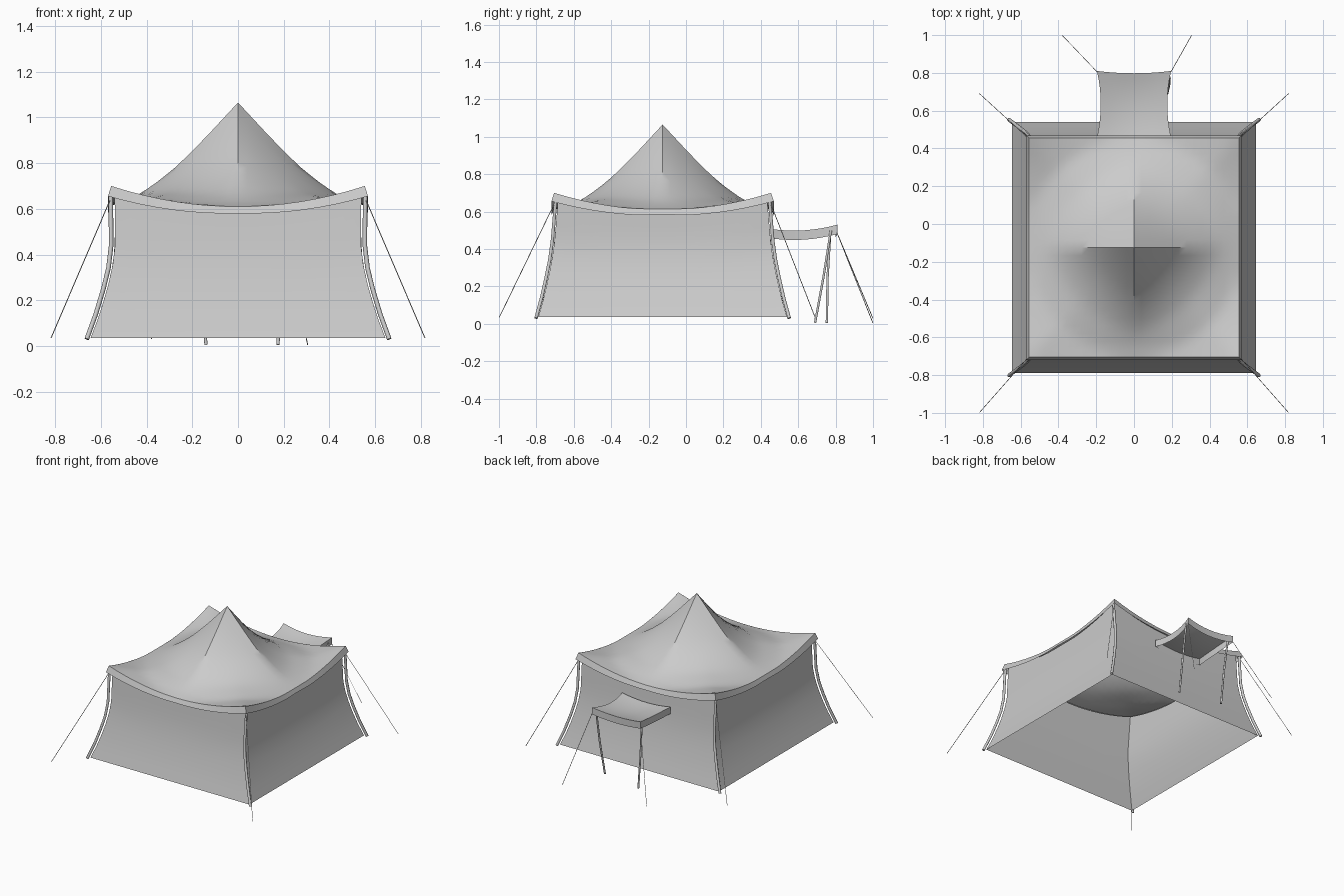
import bpy, bmesh, math
from mathutils import Vector

if "Cube" in bpy.data.objects:
    bpy.data.objects.remove(bpy.data.objects["Cube"], do_unlink=True)

CY = -0.125            # tent centre along y
HX, HY = 0.555, 0.58   # half size of the roof rim


def make_material(name, value):
    mat = bpy.data.materials.new(name)
    mat.use_nodes = True
    colour = (value, value, value, 1)
    mat.diffuse_color = colour
    mat.node_tree.nodes["Principled BSDF"].inputs["Base Color"].default_value = colour
    return mat


CANVAS = make_material("grey canvas", 0.6)


def finish(name, bm, angle=35):
    bmesh.ops.remove_doubles(bm, verts=bm.verts, dist=0.0005)
    mesh = bpy.data.meshes.new(name)
    bm.to_mesh(mesh)
    bm.free()
    mesh.materials.append(CANVAS)
    obj = bpy.data.objects.new(name, mesh)
    bpy.context.collection.objects.link(obj)
    bpy.ops.object.select_all(action='DESELECT')
    obj.select_set(True)
    bpy.context.view_layer.objects.active = obj
    bpy.ops.object.shade_smooth_by_angle(angle=math.radians(angle))
    return obj


def sheet(bm, func, nu, nv):
    """Grid of quads from func(u, v) with u and v in 0..1."""
    rows = [[bm.verts.new(func(i / nu, j / nv)) for i in range(nu + 1)]
            for j in range(nv + 1)]
    for a, b in zip(rows, rows[1:]):
        for i in range(nu):
            bm.faces.new((a[i], a[i + 1], b[i + 1], b[i]))


def interp(points, x):
    for (x0, y0), (x1, y1) in zip(points, points[1:]):
        if x <= x1:
            t = max(0, (x - x0) / (x1 - x0))
            return y0 + (y1 - y0) * t
    return points[-1][1]


def rod(name, points, radius, sides=6):
    """Round bar swept along a few points."""
    bm = bmesh.new()
    pts = [Vector(p) for p in points]
    rings = []
    for i, p in enumerate(pts):
        d = (pts[min(i + 1, len(pts) - 1)] - pts[max(i - 1, 0)]).normalized()
        a = d.cross(Vector((0, 1, 0))).normalized()
        b = d.cross(a)
        rings.append([bm.verts.new(p + radius * (a * math.cos(k * math.tau / sides)
                      + b * math.sin(k * math.tau / sides))) for k in range(sides)])
    for r, s in zip(rings, rings[1:]):
        for k in range(sides):
            m = (k + 1) % sides
            bm.faces.new((r[k], r[m], s[m], s[k]))
    bm.faces.new(rings[0])
    bm.faces.new(rings[-1])
    bmesh.ops.recalc_face_normals(bm, faces=bm.faces)
    finish(name, bm, 70)


def square(side, t):
    """Point on the unit square, counter-clockwise, t in -1..1."""
    return [(t, -1), (1, t), (-t, 1), (-1, -t)][side]


# Roof: peaked canvas, four ridges at the top, lifted corners
SLOPE = [(0, 1.065), (0.13, 0.925), (0.2, 0.853), (0.27, 0.785), (0.35, 0.72),
         (0.43, 0.665), (0.5, 0.632), (0.57, 0.61)]


def roof_z(u, v):
    x, y = abs(u) * HX, abs(v) * HY
    r = math.hypot(x, y)
    k = min(1, r / 0.5)
    big, small = max(abs(u), abs(v)), min(abs(u), abs(v))
    return interp(SLOPE, (1 - k) * (x + y) + k * r) + 0.09 * big * small ** 2


def roof_point(a, b):
    u, v = 2 * a - 1, 2 * b - 1
    return (u * HX, CY + v * HY, roof_z(u, v))


bm = bmesh.new()
sheet(bm, roof_point, 28, 28)
finish("roof", bm)

# Valance: short band hanging from the roof rim
bm = bmesh.new()
for side in range(4):
    def band(a, b):
        u, v = square(side, 2 * a - 1)
        drop, flare = (1 - b) * (0.03 + 0.015 * abs(2 * a - 1)), 1 + 0.025 * (1 - b)
        return (u * HX * flare, CY + v * HY * flare, roof_z(u, v) - drop)
    sheet(bm, band, 16, 1)
finish("valance", bm)

# Walls: four sheets that flare out toward the ground
WALL_X = [(0.035, 0.645), (0.14, 0.605), (0.25, 0.572), (0.34, 0.55), (0.44, 0.538), (0.7, 0.54)]
WALL_Y = [(0.035, 0.665), (0.14, 0.635), (0.25, 0.61), (0.34, 0.592), (0.44, 0.578), (0.7, 0.556)]
bm = bmesh.new()
for side in range(4):
    def wall(a, b):
        u, v = square(side, 2 * a - 1)
        z = 0.035 + b * (roof_z(u, v) - 0.035 - 0.015)
        return (u * interp(WALL_X, z), CY + v * interp(WALL_Y, z), z)
    sheet(bm, wall, 16, 8)
finish("walls", bm)

# Corner poles and guy ropes
for sx, side_name in ((1, "left"), (-1, "right")):
    for sy, end_name in ((-1, "front"), (1, "back")):
        path = [(sx * (interp(WALL_X, z) + 0.017), CY + sy * (interp(WALL_Y, z) + 0.012), z)
                for z in (0.03, 0.14, 0.25, 0.34, 0.44, 0.55, 0.66)]
        label = end_name + "_" + side_name
        rod(label + "_corner_pole", path, 0.01)
        foot_y = -0.998 if sy < 0 else 0.69
        rod(label + "_guy_rope", [(sx * 0.555, CY + sy * 0.575, 0.65),
                                  (sx * 0.818, foot_y, 0.035)], 0.002, 4)


# Awning: small sagging canopy at the back with its own valance
def awning_point(u, v, drop=0):
    y = 0.635 + v * 0.175 - (0.012 * (1 - u * u) if v > 0 else 0) * v
    x = u * (0.176 + 0.02 * v * v)
    z = 0.5 + 0.012 * v + 0.018 * v * v - 0.02 * (1 - u * u)
    return (x, y, z - drop)


bm = bmesh.new()
sheet(bm, lambda a, b: awning_point(2 * a - 1, 2 * b - 1), 8, 8)
for side in range(4):
    sheet(bm, lambda a, b: awning_point(*square(side, 2 * a - 1), 0.05 * (1 - b)), 8, 1)
finish("awning", bm)

# Awning poles and ropes
rod("awning_left_pole", [(0.188, 0.775, 0.5), (0.185, 0.735, 0.25), (0.175, 0.69, 0.005)], 0.007)
rod("awning_right_pole", [(-0.182, 0.772, 0.5), (-0.16, 0.757, 0.25), (-0.14, 0.753, 0.005)], 0.007)
rod("awning_left_rope", [(0.196, 0.806, 0.49), (0.305, 0.999, 0.005)], 0.002, 4)
rod("awning_right_rope", [(-0.196, 0.806, 0.49), (-0.38, 0.999, 0.03)], 0.002, 4)
